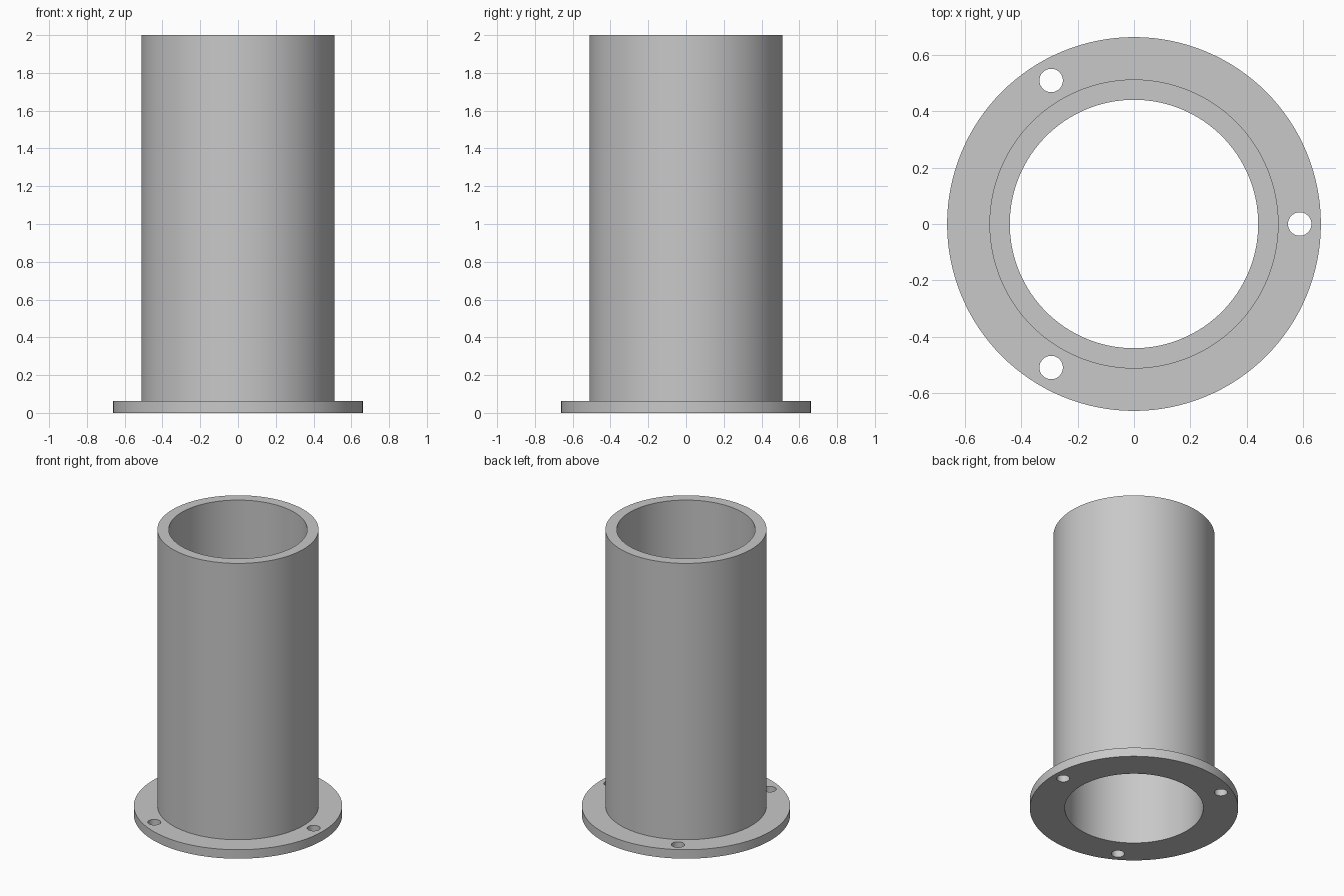
import bpy, bmesh, math
from mathutils import Matrix

if "Cube" in bpy.data.objects:
    bpy.data.objects.remove(bpy.data.objects["Cube"])

R_FLANGE, R_TUBE, R_BORE = 0.662, 0.512, 0.44
FLANGE_H, HEIGHT = 0.063, 2.0
HOLE_CIRCLE, R_HOLE = 0.587, 0.0415
SEGMENTS = 128

grey = bpy.data.materials.new("light grey")
grey.diffuse_color = (0.58, 0.58, 0.58, 1)
grey.use_nodes = True
grey.node_tree.nodes["Principled BSDF"].inputs["Base Color"].default_value = grey.diffuse_color


def add_object(name, bm):
    mesh = bpy.data.meshes.new(name)
    bmesh.ops.recalc_face_normals(bm, faces=bm.faces[:])
    bm.to_mesh(mesh)
    bm.free()
    mesh.materials.append(grey)
    obj = bpy.data.objects.new(name, mesh)
    bpy.context.collection.objects.link(obj)
    return obj


# Flanged tube: closed wall section revolved about z
profile = [(R_BORE, 0), (R_FLANGE, 0), (R_FLANGE, FLANGE_H),
           (R_TUBE, FLANGE_H), (R_TUBE, HEIGHT), (R_BORE, HEIGHT)]
bm = bmesh.new()
verts = [bm.verts.new((r, 0, z)) for r, z in profile]
edges = [bm.edges.new((v, verts[(i + 1) % len(verts)])) for i, v in enumerate(verts)]
bmesh.ops.spin(bm, geom=verts + edges, cent=(0, 0, 0), axis=(0, 0, 1),
               angle=math.tau, steps=SEGMENTS, use_merge=True)
bmesh.ops.remove_doubles(bm, verts=bm.verts[:], dist=1e-5)
tube = add_object("flanged_tube", bm)

# Cutter for the three bolt holes
bm = bmesh.new()
for i in range(3):
    a = i * math.tau / 3
    bmesh.ops.create_cone(bm, cap_ends=True, segments=48, radius1=R_HOLE,
                          radius2=R_HOLE, depth=0.3,
                          matrix=Matrix.Translation((HOLE_CIRCLE * math.cos(a),
                                                     HOLE_CIRCLE * math.sin(a), 0)))
cutter = add_object("bolt_hole_cutter", bm)
cutter.hide_render = True

# Drill the holes, then smooth the round walls
bpy.context.view_layer.objects.active = tube
tube.select_set(True)
drill = tube.modifiers.new("bolt_holes", 'BOOLEAN')
drill.operation = 'DIFFERENCE'
drill.solver = 'EXACT'
drill.object = cutter
bpy.ops.object.modifier_apply(modifier=drill.name)
bpy.data.objects.remove(cutter)
bpy.ops.object.shade_smooth_by_angle(angle=math.radians(30))
